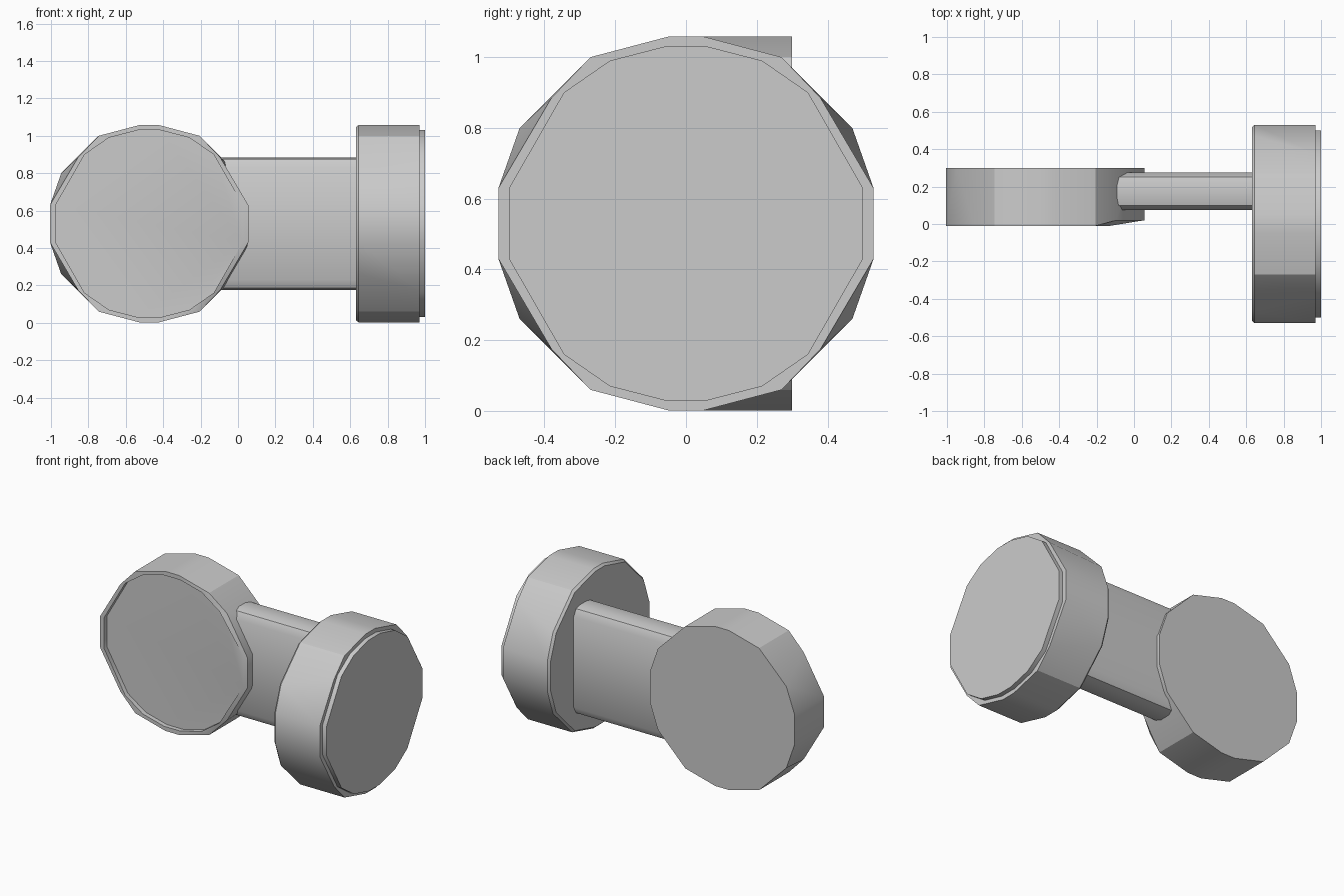
import bpy, bmesh, math
from mathutils import Vector

cube = bpy.data.objects.get("Cube")
if cube:
    bpy.data.objects.remove(cube, do_unlink=True)

GREY = (0.6, 0.6, 0.6, 1)
mat = bpy.data.materials.new("plain grey")
mat.diffuse_color = GREY
mat.use_nodes = True
mat.node_tree.nodes["Principled BSDF"].inputs["Base Color"].default_value = GREY

MID = 0.53  # height of the disc centres and the bar

# Quarter outlines of the discs, mirrored into full loops
OUTER = [(0.53, 0.1), (0.38, 0.355), (0.27, 0.47), (0.05, 0.528)]
INNER = [(0.5, 0.1), (0.345, 0.37), (0.215, 0.46), (0.06, 0.5)]
REAR = [(0.53, 0.1), (0.47, 0.27), (0.27, 0.47), (0.05, 0.528)]


def full_loop(quarter, scale=1.0):
    q = [(u * scale, v * scale) for u, v in quarter]
    half = q + [(-u, v) for u, v in reversed(q)]
    return half + [(-u, -v) for u, v in half]


def loft(name, rings):
    """Join loops of points in order and cap both ends."""
    bm = bmesh.new()
    loops = [[bm.verts.new(p) for p in ring] for ring in rings]
    n = len(loops[0])
    for a, b in zip(loops, loops[1:]):
        for i in range(n):
            j = (i + 1) % n
            bm.faces.new((a[i], a[j], b[j], b[i]))
    bm.faces.new(loops[0])
    bm.faces.new(loops[-1])
    bmesh.ops.remove_doubles(bm, verts=bm.verts, dist=0.0005)
    bmesh.ops.recalc_face_normals(bm, faces=bm.faces)
    mesh = bpy.data.meshes.new(name)
    bm.to_mesh(mesh)
    bm.free()
    mesh.materials.append(mat)
    obj = bpy.data.objects.new(name, mesh)
    bpy.context.collection.objects.link(obj)
    bpy.ops.object.select_all(action='DESELECT')
    obj.select_set(True)
    bpy.context.view_layer.objects.active = obj
    bpy.ops.object.shade_smooth_by_angle(angle=math.radians(30))
    return obj


# Front-facing disc: shallow dished face whose rim dies out beside the bar
def front_ring(quarter, y, scale=1.0):
    ring = []
    for u, v in full_loop(quarter, scale):
        x = u - 0.475
        depth = 0.02 if (y < 0 and x > -0.1) else y
        ring.append(Vector((x, depth, v + MID)))
    return ring


loft("front_disc", [
    front_ring(REAR, 0.3),
    front_ring(OUTER, -0.01),
    front_ring(INNER, -0.01),
    front_ring(INNER, 0.02),
])


# Side-facing disc: chamfered inner edge and a raised outer cap
def side_ring(quarter, x, scale=1.0):
    return [Vector((x, u, v + MID)) for u, v in full_loop(quarter, scale)]


loft("side_disc", [
    side_ring(REAR, 0.63, 0.975),
    side_ring(REAR, 0.645),
    side_ring(OUTER, 0.97),
    side_ring(INNER, 0.97),
    side_ring(INNER, 1.0),
])

# Connecting bar: flat sides with rounded top and bottom edges
BAR = [(0.1, 0.3), (0.075, 0.345), (0.035, 0.355)]


def bar_ring(x):
    return [Vector((x, 0.175 + u, v + 0.06 + MID - 0.06)) for u, v in full_loop(BAR)]


loft("connecting_bar", [bar_ring(-0.13), bar_ring(0.64)])
